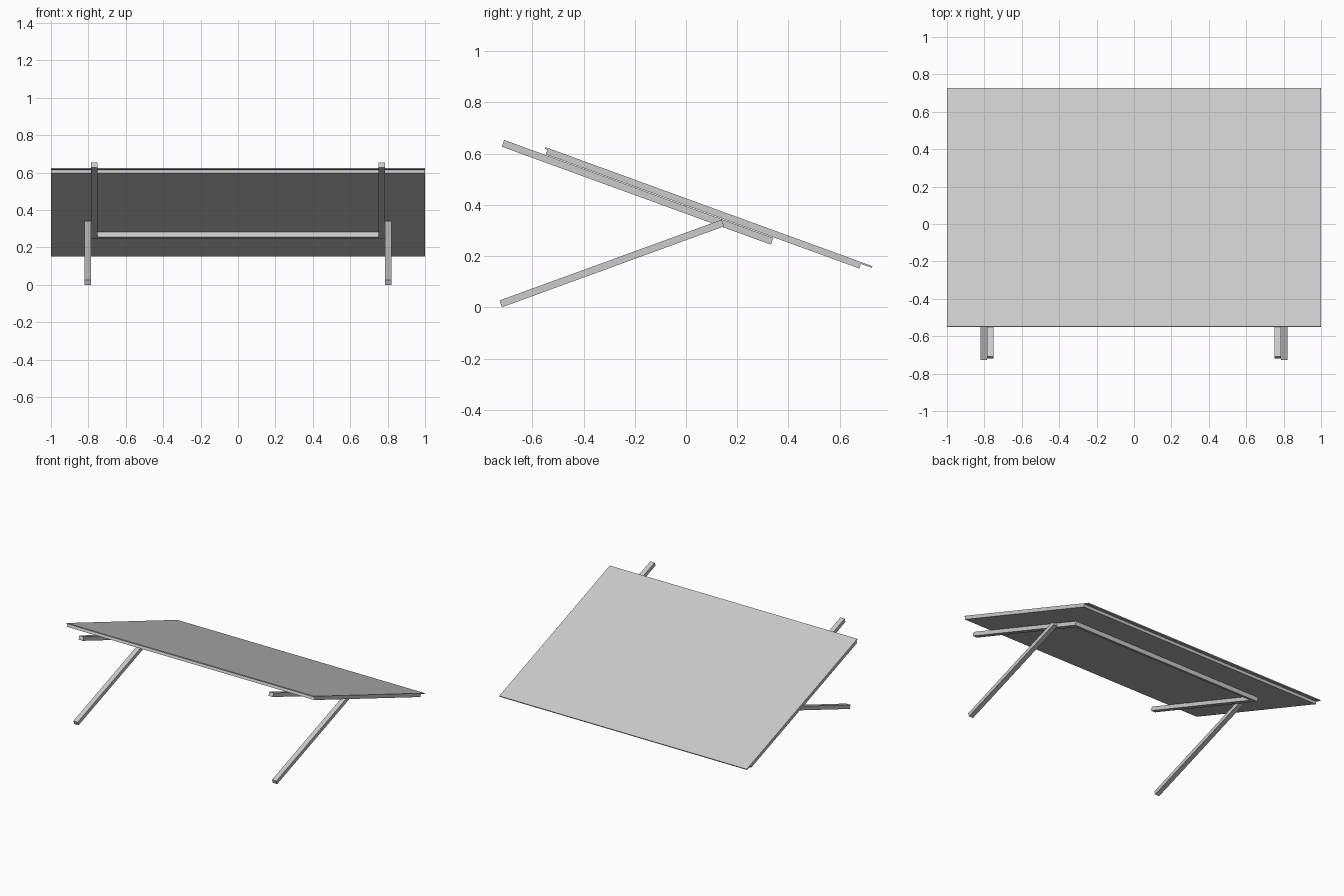
import bpy
from math import radians
from mathutils import Matrix, Vector

cube = bpy.data.objects.get("Cube")
if cube:
    bpy.data.objects.remove(cube, do_unlink=True)

TILT = radians(20)
BAR_W, BAR_H = 0.035, 0.028

grey = bpy.data.materials.new("light_grey")
grey.use_nodes = True
grey.diffuse_color = (0.6, 0.6, 0.6, 1)
grey.node_tree.nodes["Principled BSDF"].inputs["Base Color"].default_value = (0.6, 0.6, 0.6, 1)


def box(name, origin, angle, x, along, down):
    """Box given by x, along-slope and below-surface ranges in a frame tilted about x."""
    ranges = (x, along, (-down[1], -down[0]))
    centre = Vector([(a + b) / 2 for a, b in ranges])
    size = Vector([b - a for a, b in ranges])
    bpy.ops.mesh.primitive_cube_add(size=1)
    ob = bpy.context.object
    ob.name = name
    ob.data.transform(Matrix.Translation(origin) @ Matrix.Rotation(angle, 4, "X")
                      @ Matrix.Translation(centre) @ Matrix.Diagonal(size).to_4x4())
    ob.data.materials.append(grey)
    return ob


# Sloping top: thin sheet over a thicker, slightly shorter board
top_edge = Vector((0, -0.549, 0.625))
length = 1.358
box("top_sheet", top_edge, -TILT, (-1, 1), (0, length), (0, 0.007))
box("top_board", top_edge, -TILT, (-1, 1), (0.012, length - 0.045), (0.007, 0.026))

# Support frame under the board: two side rails and a rear crossbar
rail_start = Vector((0, -0.7095, 0.653))
rail_length = 1.118
for side, s in (("left", 1), ("right", -1)):
    x = sorted((s * 0.75, s * (0.75 + BAR_W)))
    box(side + "_rail", rail_start, -TILT, x, (0, rail_length), (0, BAR_H))
box("rear_crossbar", rail_start, -TILT, (-0.75, 0.75),
    (rail_length - BAR_W, rail_length), (0, BAR_H))

# Legs slope forward and down, outside the rails
foot = Vector((0, -0.728, 0.0265))
for side, s in (("left", 1), ("right", -1)):
    x = sorted((s * 0.785, s * (0.785 + BAR_W)))
    box(side + "_leg", foot, TILT, x, (0, 0.923), (0, BAR_H))
